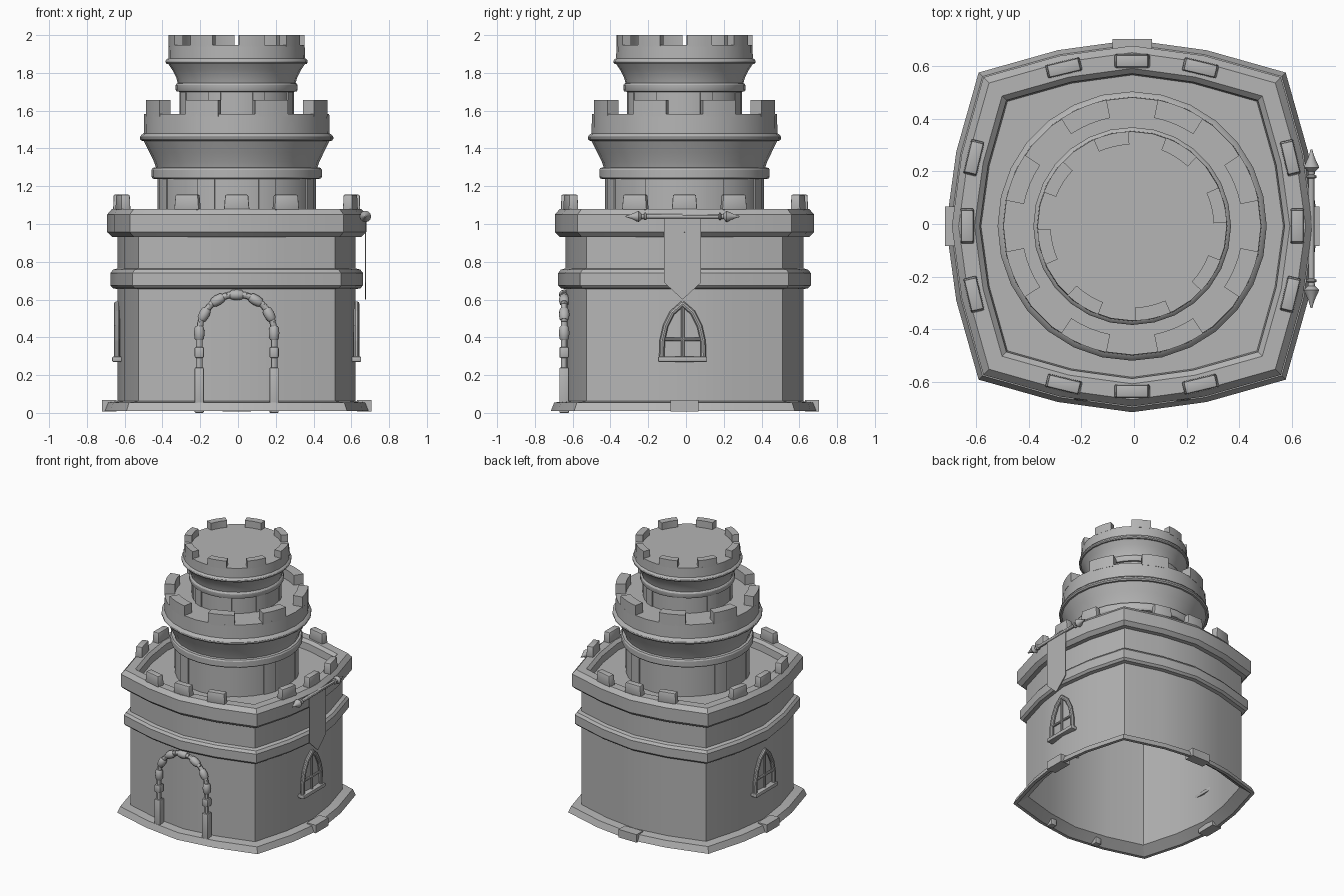
import bpy, bmesh
from math import sin, cos, pi, radians
from mathutils import Matrix, Vector

if "Cube" in bpy.data.objects:
    bpy.data.objects.remove(bpy.data.objects["Cube"])

stone = bpy.data.materials.new("grey_stone")
stone.use_nodes = True
GREY = (0.46, 0.46, 0.46, 1)
stone.diffuse_color = GREY
stone.node_tree.nodes["Principled BSDF"].inputs["Base Color"].default_value = GREY
CENTRE = Vector((-0.007, -0.008, 0))


def finish(bm, name, angle=30):
    bmesh.ops.recalc_face_normals(bm, faces=bm.faces)
    me = bpy.data.meshes.new(name)
    bm.to_mesh(me)
    bm.free()
    ob = bpy.data.objects.new(name, me)
    ob.location = CENTRE
    bpy.context.collection.objects.link(ob)
    me.materials.append(stone)
    bpy.ops.object.select_all(action="DESELECT")
    ob.select_set(True)
    bpy.context.view_layer.objects.active = ob
    bpy.ops.object.shade_smooth_by_angle(angle=radians(angle))
    return ob


def loft(bm, plan, profile, matrix=Matrix(), caps=True):
    """Sweep a closed unit plan through (scale, height) pairs."""
    rings = [[bm.verts.new(matrix @ Vector((x * r, y * r, z))) for x, y in plan]
             for r, z in profile]
    n = len(plan)
    for a, b in zip(rings, rings[1:]):
        for i in range(n):
            bm.faces.new((a[i], a[(i + 1) % n], b[(i + 1) % n], b[i]))
    if caps:
        bm.faces.new(rings[0])
        bm.faces.new(rings[-1])


def circle(n):
    return [(cos(2 * pi * i / n), sin(2 * pi * i / n)) for i in range(n)]


def box(bm, size, matrix, bevel=0.0, taper=1.0):
    made = bmesh.ops.create_cube(bm, size=1, matrix=Matrix.Diagonal((*size, 1)))
    verts = made["verts"]
    for v in verts:
        if v.co.z > 0:
            v.co.x *= taper
            v.co.y *= taper
    bmesh.ops.transform(bm, matrix=matrix, verts=verts)
    if bevel:
        edges = list({e for v in verts for e in v.link_edges})
        bmesh.ops.bevel(bm, geom=edges, offset=bevel, segments=2, affect="EDGES", profile=0.5)


def arc_block(bm, r0, r1, mid, width, z0, z1, steps=4):
    """Curved block between two radii, angles in degrees."""
    outline = []
    for r, order in ((r1, range(steps + 1)), (r0, range(steps, -1, -1))):
        for i in order:
            a = radians(mid + width * (i / steps - 0.5))
            outline.append((r * cos(a), r * sin(a)))
    loft(bm, outline, [(1, z0), (1, z1)])


def rod(bm, a, b, profile, sides=12):
    """Round bar from a to b; profile holds (radius, fraction of length)."""
    a, b = Vector(a), Vector(b)
    d = b - a
    m = Matrix.Translation(a) @ d.to_track_quat("Z", "Y").to_matrix().to_4x4()
    loft(bm, circle(sides), [(r, t * d.length) for r, t in profile], m)


# Bulging square plan shared by the keep walls and parapet
side = [(1, -0.4), (1, 0), (1, 0.4), (0.825, 0.825)]
side = [(0.945 if abs(y) == 0.4 else x, y) for x, y in side]
keep_plan = []
for k in range(4):
    c, s = round(cos(k * pi / 2)), round(sin(k * pi / 2))
    keep_plan += [(c * x - s * y, s * x + c * y) for x, y in side]

# Keep: hollow underneath, flared foot, belt course, parapet and roof floor
bm = bmesh.new()
loft(bm, keep_plan, [
    (0.62, 0.96), (0.62, 0.06), (0.685, 0.01), (0.708, 0.01), (0.69, 0.055), (0.63, 0.062),
    (0.63, 0.655), (0.655, 0.66), (0.669, 0.675), (0.669, 0.74), (0.655, 0.758), (0.63, 0.765),
    (0.63, 0.93), (0.66, 0.932), (0.686, 0.957), (0.686, 1.05), (0.66, 1.08),
    (0.60, 1.08), (0.58, 1.06), (0.575, 1.01)])
finish(bm, "keep_walls")

# Three merlons on each side of the keep parapet
bm = bmesh.new()
for k in range(4):
    turn = Matrix.Rotation(k * pi / 2, 4, "Z")
    for y in (-0.26, 0, 0.26):
        m = turn @ Matrix.Translation((0.628 - abs(y) * 0.1, y, 1.115)) \
            @ Matrix.Rotation(y * 0.9, 4, "Z")
        box(bm, (0.052, 0.135, 0.08), m, 0.006, 0.9)
finish(bm, "keep_merlons")

# Foot blocks on the back and both sides
bm = bmesh.new()
for k in (0, 1, 2):
    m = Matrix.Rotation(k * pi / 2, 4, "Z") @ Matrix.Translation((0.675, 0, 0.037))
    box(bm, (0.075, 0.15, 0.06), m)
finish(bm, "foot_blocks")


def turret(name, profile, merlon, first, wall):
    bm = bmesh.new()
    loft(bm, circle(28), profile)
    finish(bm, name + "_turret")
    r0, r1, z0, z1 = merlon
    bm = bmesh.new()
    for k in range(8):
        arc_block(bm, r0, r1, first + k * 45, 22, z0, z1)
    finish(bm, name + "_merlons")
    r, z0, z1 = wall
    bm = bmesh.new()
    for k in range(8):
        arc_block(bm, r - 0.02, r + 0.006, 22.5 + k * 45, 13, z0, z1)
    finish(bm, name + "_wall_strips")


# Lower and upper round turrets: wall, collar, flare, ring, battlement
turret("lower", [
    (0.42, 1.0), (0.42, 1.238), (0.445, 1.24), (0.451, 1.25), (0.451, 1.287), (0.445, 1.297),
    (0.428, 1.3), (0.438, 1.33), (0.462, 1.38), (0.492, 1.44), (0.504, 1.441), (0.512, 1.45),
    (0.512, 1.46), (0.504, 1.472), (0.492, 1.48), (0.49, 1.582)],
    (0.42, 0.49, 1.57, 1.656), 22.5, (0.42, 1.0, 1.24))
turret("upper", [
    (0.304, 1.57), (0.304, 1.7), (0.318, 1.701), (0.323, 1.71), (0.323, 1.735), (0.318, 1.743),
    (0.312, 1.746), (0.32, 1.775), (0.34, 1.815), (0.362, 1.847), (0.371, 1.848), (0.376, 1.855),
    (0.376, 1.864), (0.371, 1.872), (0.362, 1.877), (0.36, 1.948)],
    (0.31, 0.36, 1.94, 2.0), 13, (0.304, 1.57, 1.7))

# Door surround: posts, stacked blocks and barrel stones around the arch
bm = bmesh.new()
DOOR_Y, SPRING, ARCH = -0.637, 0.43, 0.198
barrel = [(0.019, 0), (0.025, 0.12), (0.028, 0.5), (0.025, 0.88), (0.019, 1)]
plain = [(0.017, 0), (0.017, 1)]
for s in (-1, 1):
    x = s * ARCH
    box(bm, (0.048, 0.05, 0.24), Matrix.Translation((x, DOOR_Y, 0.12)), 0.005)
    rod(bm, (x, DOOR_Y, 0.23), (x, DOOR_Y, SPRING), plain)
    box(bm, (0.05, 0.052, 0.06), Matrix.Translation((x, DOOR_Y, 0.32)), 0.01)
    rod(bm, (x, DOOR_Y, 0.385), (x, DOOR_Y, 0.46), barrel)


def on_arch(deg):
    a = radians(deg)
    return (ARCH * cos(a), DOOR_Y, SPRING + ARCH * sin(a))


for i in range(12):
    rod(bm, on_arch(i * 15), on_arch(i * 15 + 15), plain)
for mid in (28, 59, 90, 121, 152):
    rod(bm, on_arch(mid - 10), on_arch(mid + 10), barrel)
finish(bm, "door_surround")

# Pointed windows on both sides: frame, glazing bars and sill
for s, label in ((1, "left"), (-1, "right")):
    bm = bmesh.new()
    X, MID = s * 0.634, -0.01
    half = [(0.11, 0.285), (0.108, 0.38), (0.09, 0.46), (0.055, 0.53), (0, 0.578)]
    for f in (-1, 1):
        pts = [(X, MID + f * y, z) for y, z in half]
        for a, b in zip(pts, pts[1:]):
            rod(bm, a, b, [(0.015, -0.04), (0.015, 1.04)], 10)
    rod(bm, (X, MID, 0.285), (X, MID, 0.57), [(0.009, 0), (0.009, 1)], 8)
    rod(bm, (X, MID - 0.105, 0.39), (X, MID + 0.105, 0.39), [(0.009, 0), (0.009, 1)], 8)
    box(bm, (0.05, 0.26, 0.028), Matrix.Translation((X, MID, 0.284)), 0.006)
    finish(bm, label + "_window")

# Banner pole with spear tips on the left side
bm = bmesh.new()
POLE_X, POLE_Z, MID = 0.682, 1.04, -0.01
tip = [(0.012, 0), (0.012, 0.63), (0.02, 0.645), (0.02, 0.665), (0.012, 0.68), (0.014, 0.72),
       (0.03, 0.77), (0.026, 0.8), (0.012, 0.9), (0.003, 1)]
for f in (-1, 1):
    rod(bm, (POLE_X, MID, POLE_Z), (POLE_X, MID + f * 0.302, POLE_Z), tip)
finish(bm, "banner_pole")

# Hanging cloth with a pointed lower end
bm = bmesh.new()
cloth = [(-0.098, 1.04), (-0.098, 0.69), (0, 0.6), (0.098, 0.69), (0.098, 1.04)]
front = bm.faces.new([bm.verts.new((POLE_X + 0.003, MID + y, z)) for y, z in cloth])
ext = bmesh.ops.extrude_face_region(bm, geom=[front], use_keep_orig=True)
bmesh.ops.translate(bm, vec=(-0.006, 0, 0),
                    verts=[v for v in ext["geom"] if isinstance(v, bmesh.types.BMVert)])
finish(bm, "banner_cloth")
